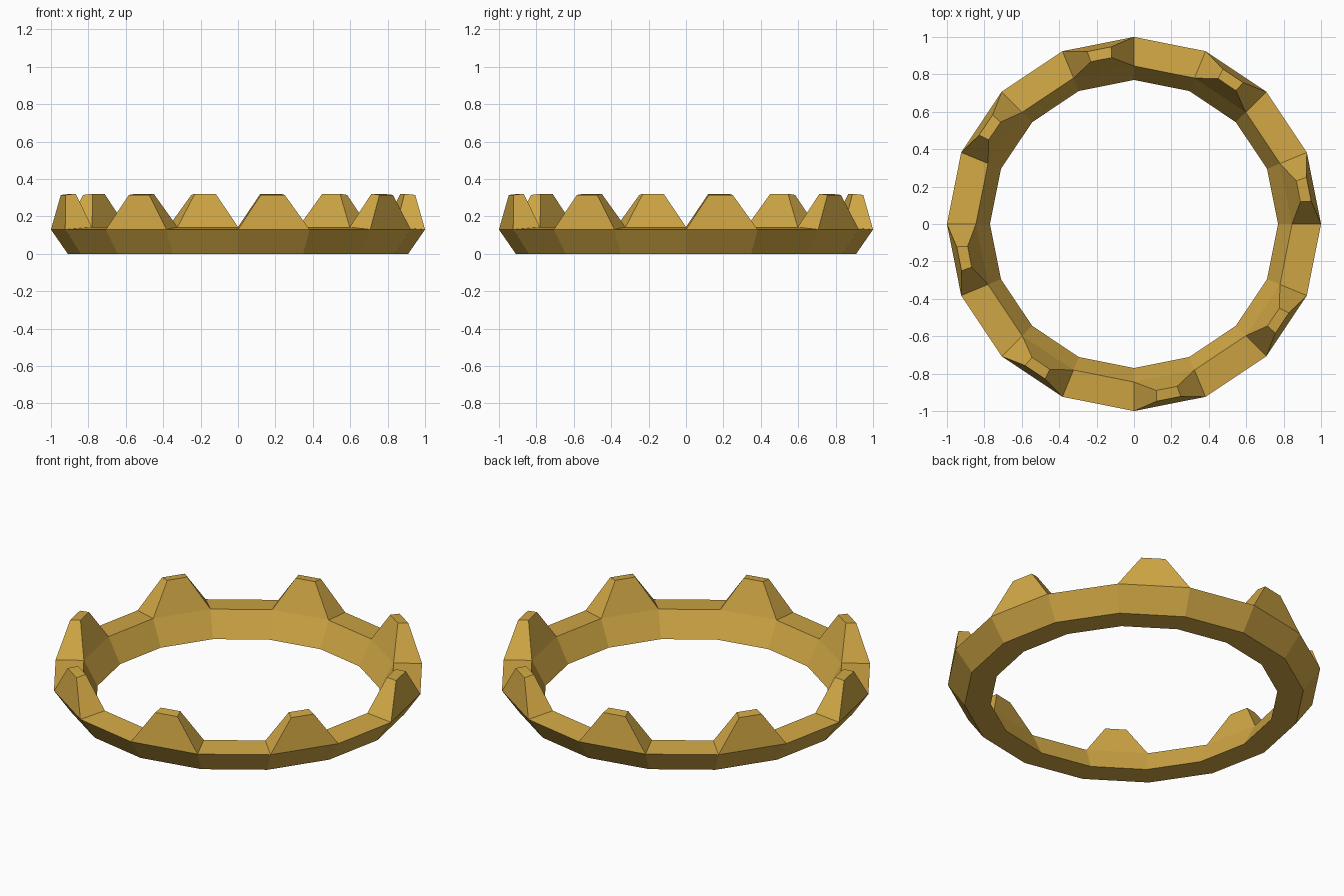
import bpy, bmesh
from math import cos, sin, pi
from mathutils import Vector

if "Cube" in bpy.data.objects:
    bpy.data.objects.remove(bpy.data.objects["Cube"])

SIDES = 16
bm = bmesh.new()

# band: four 16-sided rings (radius, height) swept round
PROFILE = [(0.91, 0.0), (1.0, 0.13), (0.845, 0.143), (0.77, 0.0)]
rings = [[bm.verts.new((r * cos(2 * pi * i / SIDES), r * sin(2 * pi * i / SIDES), z))
          for i in range(SIDES)] for r, z in PROFILE]
tops = []
for k in range(4):
    a, b = rings[k], rings[(k + 1) % 4]
    for i in range(SIDES):
        j = (i + 1) % SIDES
        f = bm.faces.new((a[i], a[j], b[j], b[i]))
        if k == 1:
            tops.append(f)

# points: raise every other top face into a tapered block
for i in range(0, SIDES, 2):
    mid = 2 * pi * (i + 0.5) / SIDES
    out = Vector((cos(mid), sin(mid), 0))
    side = Vector((-sin(mid), cos(mid), 0))
    base = list(tops[i].verts)
    cap = [bm.verts.new(out * r + side * s + Vector((0, 0, z)))
           for r, s, z in ((0.953, -0.065, 0.315), (0.953, 0.065, 0.315),
                           (0.896, 0.057, 0.321), (0.896, -0.057, 0.321))]
    bm.faces.remove(tops[i])
    for n in range(4):
        m = (n + 1) % 4
        bm.faces.new((base[n], base[m], cap[m], cap[n]))
    bm.faces.new(cap)

bmesh.ops.recalc_face_normals(bm, faces=bm.faces[:])
mesh = bpy.data.meshes.new("crown_band")
bm.to_mesh(mesh)
bm.free()
crown = bpy.data.objects.new("crown_band", mesh)
bpy.context.collection.objects.link(crown)

# gold
gold = bpy.data.materials.new("gold")
gold.diffuse_color = (0.64, 0.39, 0.06, 1)
gold.use_nodes = True
gold.node_tree.nodes["Principled BSDF"].inputs["Base Color"].default_value = gold.diffuse_color
mesh.materials.append(gold)
